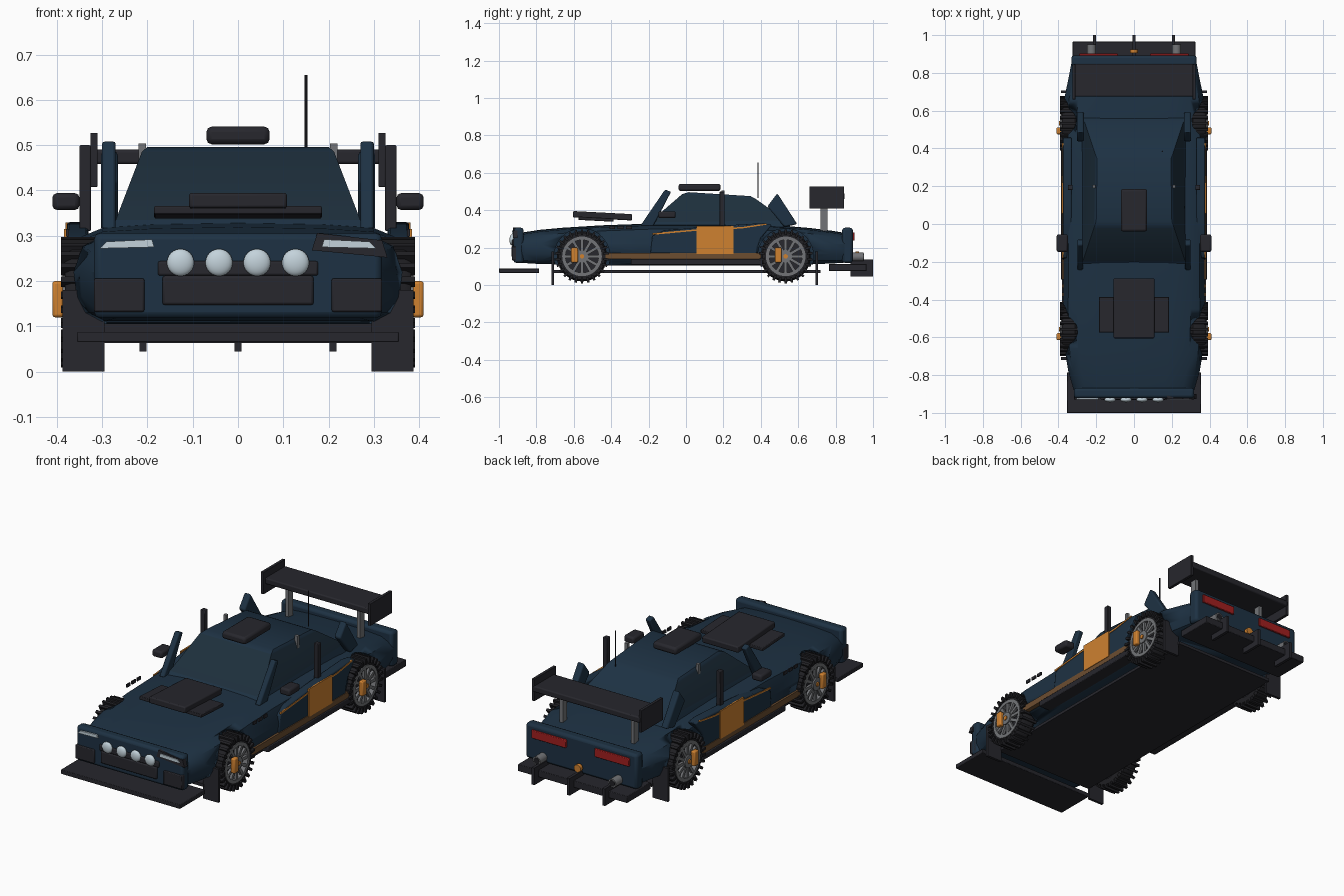
import bpy, bmesh, math
from mathutils import Matrix, Vector

if "Cube" in bpy.data.objects:
    bpy.data.objects.remove(bpy.data.objects["Cube"])

def mat(name, r, g, b):
    m = bpy.data.materials.new(name)
    m.diffuse_color = (r, g, b, 1)
    m.use_nodes = True
    m.node_tree.nodes["Principled BSDF"].inputs["Base Color"].default_value = m.diffuse_color
    return m

NAVY = mat("navy paint", .0125, .031, .056)
GLASS = mat("dark blue glass", .0125, .028, .045)
BLACK = mat("black trim", .020, .020, .026)
RUBBER = mat("rubber", .014, .014, .017)
ORANGE = mat("orange", .62, .22, .03)
BROWN = mat("dull copper", .15, .075, .03)
GREY = mat("grey metal", .17, .175, .185)
LAMP = mat("lamp white", .55, .65, .71)
RED = mat("red lens", .36, .014, .014)

def finish(name, bm, m, bevel=0.0, smooth=True):
    bmesh.ops.recalc_face_normals(bm, faces=bm.faces)
    me = bpy.data.meshes.new(name)
    bm.to_mesh(me)
    bm.free()
    me.materials.append(m)
    o = bpy.data.objects.new(name, me)
    bpy.context.collection.objects.link(o)
    if smooth:
        bpy.ops.object.select_all(action='DESELECT')
        o.select_set(True)
        bpy.context.view_layer.objects.active = o
        bpy.ops.object.shade_smooth_by_angle(angle=math.radians(35))
    if bevel:
        b = o.modifiers.new("bevel", 'BEVEL')
        b.width, b.segments = bevel, 2
    return o

def add_box(bm, x0, x1, y0, y1, z0, z1, rot=None):
    c = Vector(((x0 + x1) / 2, (y0 + y1) / 2, (z0 + z1) / 2))
    s = Matrix.Diagonal((abs(x1 - x0), abs(y1 - y0), abs(z1 - z0), 1))
    bmesh.ops.create_cube(bm, size=1, matrix=Matrix.Translation(c) @ (rot or Matrix()) @ s)

def box(name, x0, x1, y0, y1, z0, z1, m, bevel=0.0, rot=None):
    bm = bmesh.new()
    add_box(bm, x0, x1, y0, y1, z0, z1, rot)
    return finish(name, bm, m, bevel)

def pair(name, x0, x1, *args, **kw):
    for s, side in ((-1, "left"), (1, "right")):
        box(f"{name}_{side}", *sorted((s * x0, s * x1)), *args, **kw)

def add_cyl(bm, p, r, d, axis='X', n=32):
    rot = Matrix.Rotation(math.pi / 2, 4, 'Y' if axis == 'X' else 'X') if axis != 'Z' else Matrix()
    bmesh.ops.create_cone(bm, cap_ends=True, segments=n, radius1=r, radius2=r,
                          depth=d, matrix=Matrix.Translation(p) @ rot)

def cyl(name, p, r, d, m, axis='X', n=32):
    bm = bmesh.new()
    add_cyl(bm, p, r, d, axis, n)
    return finish(name, bm, m)

def loft(name, rings, m, bevel=0.0):
    bm = bmesh.new()
    vs = [[bm.verts.new(p) for p in ring] for ring in rings]
    n = len(vs[0])
    for a, b in zip(vs, vs[1:]):
        for i in range(n):
            bm.faces.new((a[i], a[(i + 1) % n], b[(i + 1) % n], b[i]))
    bm.faces.new(vs[0])
    bm.faces.new(vs[-1])
    return finish(name, bm, m, bevel)

def side_plate(name, pts, x0, x1, m, bevel=0.0):
    for s, side in ((-1, "left"), (1, "right")):
        loft(f"{name}_{side}", [[(s * x, y, z) for y, z in pts] for x in (x0, x1)], m, bevel)

WHEELS = [(s, y) for s in (-1, 1) for y in (-.556, .533)]
ZC = .153

# main body shell with wheel wells
def body_ring(y, w, zt, zb):
    h = [(0, zt), (.5 * w, zt - .003), (.8 * w, zt - .010), (.93 * w, zt - .03),
         (w, .22), (.99 * w, .165), (.94 * w, .13), (.84 * w, zb)]
    return [(x, y, z) for x, z in h] + [(-x, y, z) for x, z in h[:0:-1]]

body = loft("body_shell", [body_ring(*r) for r in (
    (-.89, .315, .278, .12), (-.86, .325, .283, .117), (-.78, .348, .295, .112), (-.66, .368, .306, .11),
    (-.45, .375, .319, .105), (-.2, .372, .328, .105), (.2, .372, .328, .105), (.45, .375, .322, .105),
    (.66, .37, .305, .11), (.78, .345, .29, .115), (.86, .33, .277, .12))], NAVY)
bm = bmesh.new()
for s, y in WHEELS:
    add_cyl(bm, (s * .39, y, ZC), .149, .2, n=40)
cutter = finish("wheel_well_cutter", bm, NAVY)
cutter.hide_render = True
mod = body.modifiers.new("wells", 'BOOLEAN')
mod.operation, mod.object, mod.solver = 'DIFFERENCE', cutter, 'EXACT'
bpy.context.view_layer.objects.active = body
bpy.ops.object.modifier_apply(modifier=mod.name)
bpy.data.objects.remove(cutter)

# nose and tail panels
box("nose_panel", -.318, .318, -.922, -.868, .118, .306, NAVY, .014)
box("tail_panel", -.332, .332, .835, .892, .118, .306, NAVY, .014)

# cabin with glass on the sloping faces
def cabin_ring(y0, z0, x0, y1, z1, x1):
    return [(-x0, y0, z0), (x0, y0, z0), (x1, y1, z1), (-x1, y1, z1)]
cabin = loft("cabin", [cabin_ring(-.22, .31, .275, .56, .31, .275),
                       cabin_ring(-.195, .335, .27, .535, .345, .26),
                       cabin_ring(-.02, .486, .212, .37, .462, .205),
                       cabin_ring(.015, .496, .2, .345, .475, .195)], NAVY)
cabin.data.materials.append(GLASS)
for f in cabin.data.polygons:
    if .37 < f.center.z < .45 and f.normal.y < .3:
        f.material_index = 1

# side panels, stripe, number square, sills
side_plate("door_panel", [(-.19, .17), (-.18, .262), (-.12, .29), (.1, .312), (.4, .33), (.46, .322),
                          (.40, .25), (.382, .2), (.378, .165)], .33, .378, NAVY, .006)
side_plate("stripe", [(-.18, .268), (.06, .29), (.3, .302), (.43, .322), (.43, .329), (.3, .31),
                      (.06, .298), (-.18, .277)], .374, .381, ORANGE)
pair("door_square", .376, .384, .055, .255, .165, .315, ORANGE)
pair("copper_sill", .33, .381, -.43, .40, .139, .172, BROWN)
pair("side_skirt", .30, .387, -.295, .41, .108, .139, BLACK, .004)
for i in range(3):
    pair(f"fender_vent_{i}", .373, .38, -.41 + i * .045, -.38 + i * .045, .298, .315, BLACK)

# upright blades beside the cabin
side_plate("front_blade", [(-.245, .315), (-.112, .51), (-.08, .498), (-.175, .315)], .27, .3, NAVY, .006)
side_plate("rear_scoop", [(.435, .42), (.488, .49), (.595, .325), (.525, .31)], .265, .303, NAVY, .008)
pair("side_post", .325, .35, .18, .207, .31, .5, BLACK, .003)
pair("cage_post", .203, .22, .19, .207, .34, .504, GREY)

# mirrors, roof box, antenna
pair("mirror", .35, .41, -.148, -.055, .357, .394, BLACK, .01)
box("roof_box", -.07, .07, -.04, .185, .502, .541, BLACK, .012)
cyl("antenna", (.15, .385, .56), .0035, .19, BLACK, 'Z', 8)

# bonnet scoop and plate
tilt = Matrix.Rotation(math.radians(-3), 4, 'X')
box("bonnet_scoop", -.108, .108, -.605, -.288, .353, .387, BLACK, .006, tilt)
box("bonnet_plate", -.185, .185, -.575, -.387, .343, .361, BLACK, .003, tilt)

# front face
box("grille", -.167, .167, -.932, -.9, .147, .212, BLACK, .006)
box("lamp_bar", -.177, .177, -.93, -.9, .212, .244, BLACK, .005)
pair("fog_box", .207, .318, -.93, -.88, .132, .206, BLACK, .004)
for i, x in enumerate((-.127, -.042, .042, .127)):
    bm = bmesh.new()
    bmesh.ops.create_uvsphere(bm, u_segments=24, v_segments=12, radius=1,
        matrix=Matrix.Translation((x, -.93, .241)) @ Matrix.Diagonal((.03, .014, .03, 1)))
    finish(f"round_lamp_{i}", bm, LAMP)
loft("headlight_housing", [[(x, y, z) for x, z in ((.163, .268), (.33, .252), (.318, .29), (.175, .306))]
                           for y in (-.926, -.9)], BLACK)
for s, side in ((-1, "left"), (1, "right")):
    loft(f"headlight_{side}", [[(s * x, y, z) for x, z in ((.185, .275), (.305, .272), (.29, .287), (.19, .292))]
                               for y in (-.93, -.915)], LAMP)
box("splitter", -.355, .355, -1, -.785, .065, .088, BLACK, .003)

# floor and mudflaps
box("floor", -.3, .3, -.72, .72, .063, .079, BLACK)
for y, n in ((-.712, "front"), (.7, "rear")):
    pair(f"{n}_mudflap", .295, .387, y - .007, y + .007, 0, .18, BLACK)

# rear face: lights, exhausts, hook, diffuser
pair("tail_light", .085, .29, .885, .902, .237, .281, RED, .003)
for s, side in ((-1, "left"), (1, "right")):
    cyl(f"exhaust_{side}", (s * .225, .9, .15), .023, .1, GREY, 'Y', 20)
    cyl(f"exhaust_bore_{side}", (s * .225, .95, .15), .017, .003, RUBBER, 'Y', 20)
cyl("tow_hook", (0, .915, .16), .02, .02, ORANGE, 'Y', 16)
box("diffuser", -.325, .325, .765, .965, .075, .112, BLACK, .003)
for i, x in enumerate((-.21, 0, .21)):
    box(f"diffuser_fin_{i}", x - .008, x + .008, .88, 1, .045, .137, BLACK)

# rear wing
box("wing_blade", -.318, .318, .675, .848, .458, .49, BLACK, .006)
pair("wing_endplate", .31, .326, .66, .845, .408, .527, BLACK, .002)
pair("wing_strut", .203, .222, .72, .757, .28, .465, GREY)

# wheels: tyre ring with lugs, spoked rim, hub and caliper
def spin_ring(bm, prof, s, y):
    ring = [bm.verts.new((s * x, y, ZC + r)) for x, r in prof]
    edges = [bm.edges.new((ring[i], ring[(i + 1) % len(ring)])) for i in range(len(ring))]
    bmesh.ops.spin(bm, geom=ring + edges, cent=(0, y, ZC), axis=(1, 0, 0),
                   angle=math.tau, steps=40, use_merge=True)

for s, y in WHEELS:
    tag = ("front" if y < 0 else "rear") + ("_left" if s < 0 else "_right")
    c = Matrix.Translation((0, y, ZC))
    bm = bmesh.new()
    spin_ring(bm, [(.30, .095), (.30, .125), (.312, .134), (.368, .134), (.382, .125), (.382, .105), (.365, .1)], s, y)
    finish("tyre_" + tag, bm, RUBBER)
    bm = bmesh.new()
    for k in range(26):
        rot = c @ Matrix.Rotation(math.tau * k / 26, 4, 'X')
        for x, w, h, zz in ((.345, .09, .02, .134), (.384, .014, .03, .129)):
            bmesh.ops.create_cube(bm, size=1, matrix=rot @ Matrix.Translation((s * x, 0, zz))
                                  @ Matrix.Diagonal((w, .013, h, 1)))
    finish("tread_lugs_" + tag, bm, RUBBER)
    cyl("rim_back_" + tag, (s * .335, y, ZC), .1, .05, BLACK)
    bm = bmesh.new()
    for k in range(12):
        bmesh.ops.create_cube(bm, size=1, matrix=c @ Matrix.Rotation(math.tau * k / 12, 4, 'X')
                              @ Matrix.Translation((s * .378, 0, .055)) @ Matrix.Diagonal((.014, .016, .095, 1)))
    add_cyl(bm, (s * .38, y, ZC), .034, .024, n=20)
    spin_ring(bm, [(.355, .088), (.355, .106), (.387, .106), (.387, .088)], s, y)
    finish("rim_" + tag, bm, GREY)
    cyl("hub_cap_" + tag, (s * .392, y, ZC), .012, .012, ORANGE, n=12)
    box("caliper_" + tag, s * .385, s * .41, y - .058, y - .022, .12, .2, ORANGE, .006)
